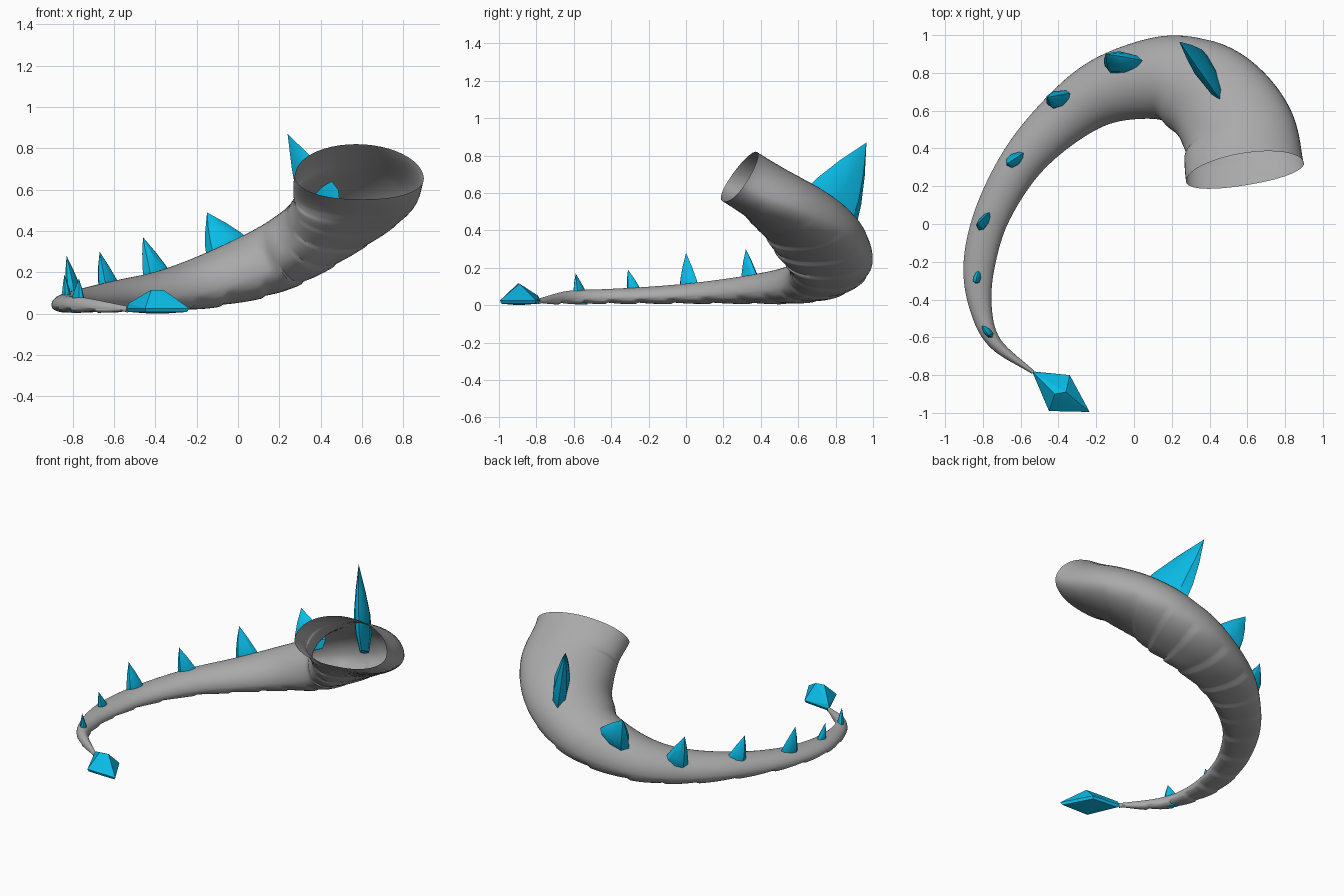
import bpy
import bmesh
from math import sin, cos, pi, radians, copysign
from mathutils import Vector

start_cube = bpy.data.objects.get("Cube")
if start_cube:
    bpy.data.objects.remove(start_cube, do_unlink=True)


def make_material(name, rgb):
    mat = bpy.data.materials.new(name)
    mat.use_nodes = True
    color = (*rgb, 1.0)
    mat.diffuse_color = color
    shader = next(n for n in mat.node_tree.nodes if n.type == 'BSDF_PRINCIPLED')
    shader.inputs["Base Color"].default_value = color
    return mat


skin_grey = make_material("skin grey", (0.4, 0.4, 0.4))
crystal_cyan = make_material("crystal cyan", (0.003, 0.5, 0.8))


def finish(bm, name, material, angle):
    """Turn a bmesh into a named, shaded object."""
    bmesh.ops.recalc_face_normals(bm, faces=bm.faces[:])
    mesh = bpy.data.meshes.new(name)
    bm.to_mesh(mesh)
    bm.free()
    mesh.materials.append(material)
    obj = bpy.data.objects.new(name, mesh)
    bpy.context.collection.objects.link(obj)
    bpy.ops.object.select_all(action='DESELECT')
    obj.select_set(True)
    bpy.context.view_layer.objects.active = obj
    bpy.ops.object.shade_smooth_by_angle(angle=radians(angle))


def bridge_rings(bm, rings):
    """Join neighbouring closed rings of vertices with quads."""
    for low, high in zip(rings, rings[1:]):
        count = len(low)
        for i in range(count):
            j = (i + 1) % count
            bm.faces.new((low[i], low[j], high[j], high[i]))


# Tail path: x, y, z of the centre, half width, half thickness
TAIL = [Vector(p) for p in (
    (.585, .29, .687, .316, .158),
    (.553, .48, .565, .304, .163),
    (.447, .64, .455, .285, .168),
    (.305, .732, .345, .262, .17),
    (.13, .77, .25, .222, .163),
    (-.14, .71, .16, .18, .13),
    (-.36, .57, .11, .145, .1),
    (-.585, .34, .085, .115, .075),
    (-.75, .05, .065, .095, .055),
    (-.82, -.22, .053, .083, .044),
    (-.81, -.45, .047, .058, .038),
    (-.735, -.63, .042, .035, .034),
    (-.535, -.785, .022, .01, .014),
)]


def sample(points, t):
    """Smooth interpolation through the points."""
    i = min(int(t), len(points) - 2)
    f = t - i
    p1, p2 = points[i], points[i + 1]
    p0 = points[i - 1] if i > 0 else 2 * p1 - p2
    p3 = points[i + 2] if i + 2 < len(points) else 2 * p2 - p1
    return p1 + 0.5 * f * (p2 - p0 + f * (2 * p0 - 5 * p1 + 4 * p2 - p3
                                          + f * (3 * (p1 - p2) + p3 - p0)))


def section(a):
    """Cross-section with a domed back and a flatter, squarer belly."""
    if sin(a) >= 0:
        return cos(a), 1.22 * sin(a) - 0.22
    return copysign(abs(cos(a)) ** 0.85, cos(a)), 0.78 * sin(a) - 0.22


def build_tail(steps=168, sides=48, plates=17):
    bm = bmesh.new()
    last = len(TAIL) - 1
    rings = []
    for k in range(steps + 1):
        t = last * k / steps
        here = sample(TAIL, t)
        ahead = sample(TAIL, min(t + 0.02, last))
        behind = sample(TAIL, max(t - 0.02, 0))
        along = Vector((ahead - behind)[:3])
        across = along.cross(Vector((0, 0, 1))).normalized()
        up = across.cross(along).normalized()
        centre = Vector(here[:3])
        # shallow overlapping belly plates, fading out at the open root
        notch = (plates * k / steps) % 1.0
        relief = min(0.004, 0.2 * here[4]) * (1 - 2.4 * notch ** 2) * min(k / 40, 1)
        ring = []
        for s in range(sides):
            a = 2 * pi * s / sides
            wide, high = section(a)
            belly = min(max((-sin(a) - 0.3) / 0.15, 0), 1)
            outward = across * cos(a) + up * sin(a)
            offset = across * (here[3] * wide) + up * (here[4] * high)
            ring.append(bm.verts.new(centre + offset + outward * relief * belly))
        rings.append(ring)
    bridge_rings(bm, rings)
    bm.faces.new(rings[-1])
    finish(bm, "tail", skin_grey, 40)


# Spike rings: height along the blade, length scale, thickness scale
BLADE = ((-0.25, 0.65, 0.5), (0, 1, 0.9), (0.28, 0.8, 1), (0.62, 0.46, 0.6))


def build_spike(name, tip, front, back, half_width):
    """Flattened crystal blade, thicker at the back, with a rooted base."""
    tip, front, back = Vector(tip), Vector(front), Vector(back)
    middle = (front + back) / 2
    half_length = (front - back) / 2
    side = half_length.cross(tip - middle).normalized() * half_width
    bm = bmesh.new()
    rings = []
    for t, long_scale, thick_scale in BLADE:
        centre = middle.lerp(tip, t)
        ring = []
        for i in range(8):
            a = 2 * pi * i / 8
            thick = thick_scale * sin(a) * (1 - 0.25 * cos(a))
            ring.append(bm.verts.new(centre + half_length * long_scale * cos(a) + side * thick))
        rings.append(ring)
    bridge_rings(bm, rings)
    bm.faces.new(rings[0])
    peak = bm.verts.new(tip)
    top = rings[-1]
    for i in range(8):
        bm.faces.new((top[i], top[(i + 1) % 8], peak))
    finish(bm, name, crystal_cyan, 30)


def build_tip_crystal():
    """Faceted crystal at the end of the tail."""
    bm = bmesh.new()
    corners = ((-.54, -.78), (-.34, -.8), (-.235, -.995), (-.45, -.99))
    centre = Vector((-.39, -.895))
    for x, y in corners:
        corner = Vector((x, y))
        bm.verts.new((x, y, .025))
        inner = corner.lerp(centre, 0.08)
        bm.verts.new((inner.x, inner.y, .008))
    bm.verts.new((-.53, -.79, .05))
    for x, y in ((-.42, -.9), (-.36, -.89)):
        bm.verts.new((x, y, .115))
        bm.verts.new((x, y, 0))
    hull = bmesh.ops.convex_hull(bm, input=bm.verts[:])
    unused = [v for v in hull["geom_interior"] if isinstance(v, bmesh.types.BMVert)]
    bmesh.ops.delete(bm, geom=unused, context='VERTS')
    finish(bm, "tail_tip_crystal", crystal_cyan, 15)


build_tail()
build_tip_crystal()

# Back spikes from the root to the tip: tip, base ends, half width
SPIKES = (
    ((.24, .965, .87), (.485, .62, .6), (.34, .91, .42), .05),
    ((-.15, .9, .49), (.065, .86, .35), (-.15, .83, .26), .055),
    ((-.46, .67, .37), (-.315, .695, .18), (-.455, .63, .16), .044),
    ((-.67, .32, .3), (-.565, .39, .12), (-.67, .31, .11), .033),
    ((-.83, 0, .28), (-.755, .07, .09), (-.82, -.035, .09), .026),
    ((-.84, -.31, .19), (-.82, -.235, .07), (-.835, -.315, .07), .02),
    ((-.77, -.59, .17), (-.815, -.52, .037), (-.745, -.6, .037), .02),
)
for number, (tip, front, back, width) in enumerate(SPIKES, 1):
    build_spike(f"back_spike_{number}", tip, front, back, width)
